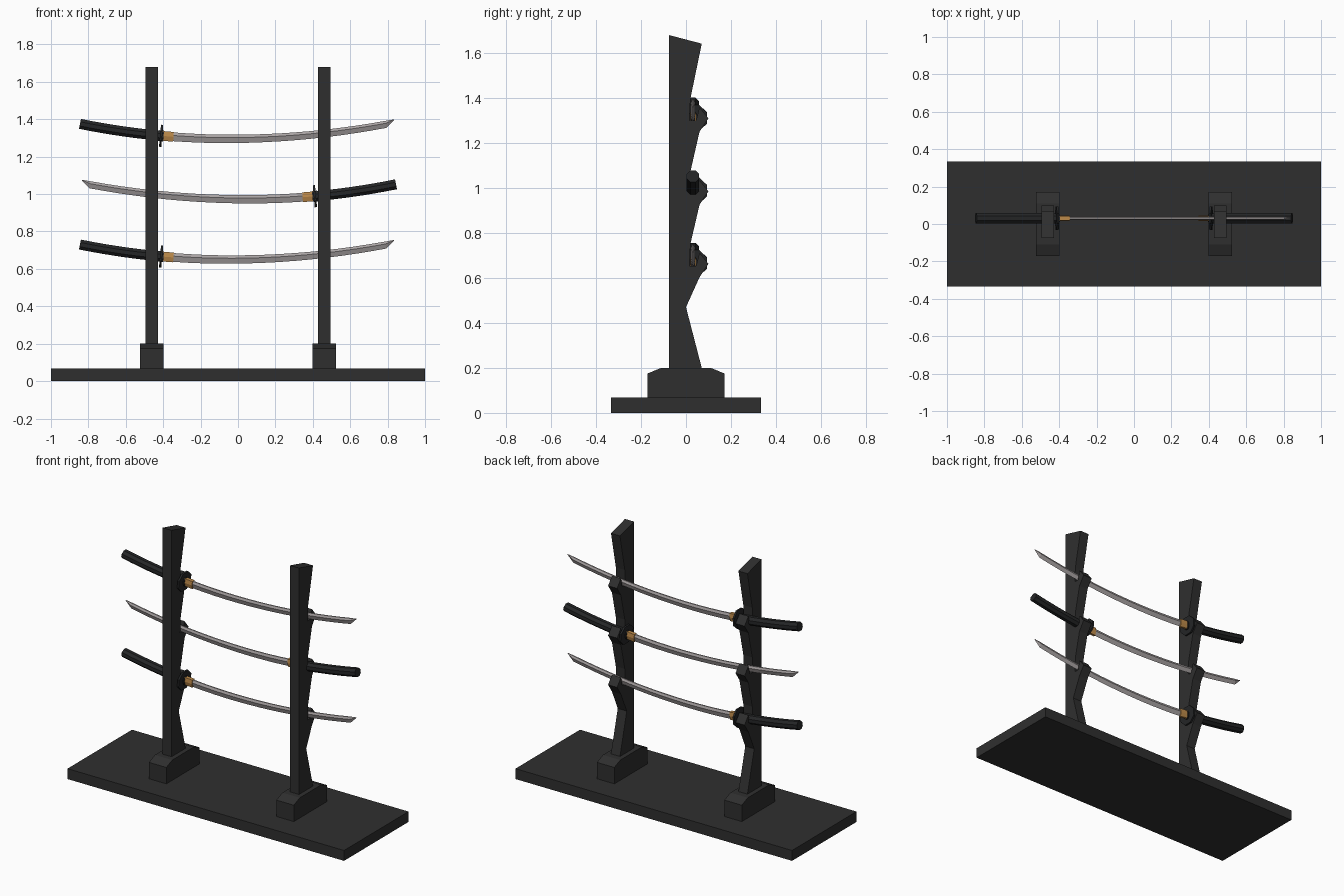
import bpy, bmesh
from math import cos, sin, pi
from mathutils import Vector

if "Cube" in bpy.data.objects:
    bpy.data.objects.remove(bpy.data.objects["Cube"])


def material(name, rgb, roughness=0.6):
    m = bpy.data.materials.new(name)
    m.use_nodes = True
    m.diffuse_color = (*rgb, 1)
    bsdf = m.node_tree.nodes["Principled BSDF"]
    bsdf.inputs["Base Color"].default_value = (*rgb, 1)
    bsdf.inputs["Roughness"].default_value = roughness
    return m


WOOD = material("dark_wood", (0.028, 0.028, 0.028))
GRIP = material("black_grip", (0.018, 0.019, 0.02))
STEEL = material("steel", (0.40, 0.37, 0.37))
BRASS = material("brass", (0.52, 0.26, 0.07))


def skin(name, rings, mat):
    """Solid through a list of matching closed rings, capped at both ends."""
    bm = bmesh.new()
    loops = [[bm.verts.new(p) for p in ring] for ring in rings]
    n = len(loops[0])
    for a, b in zip(loops, loops[1:]):
        for i in range(n):
            j = (i + 1) % n
            bm.faces.new((a[i], a[j], b[j], b[i]))
    bm.faces.new(loops[0][::-1])
    bm.faces.new(loops[-1])
    bmesh.ops.recalc_face_normals(bm, faces=bm.faces)
    mesh = bpy.data.meshes.new(name)
    bm.to_mesh(mesh)
    bm.free()
    mesh.materials.append(mat)
    obj = bpy.data.objects.new(name, mesh)
    bpy.context.collection.objects.link(obj)
    return obj


def extrude_x(name, profile, x, width, mat):
    """Extrude a (y, z) profile along x."""
    return skin(name, [[(x + s * width / 2, y, z) for y, z in profile] for s in (-1, 1)], mat)


# Base board
extrude_x("base_board", [(-0.333, 0), (0.333, 0), (0.333, 0.068), (-0.333, 0.068)], 0, 2, WOOD)

# Posts with three sword hooks each, on chamfered feet
foot = [(-0.172, 0.068), (0.172, 0.068), (0.172, 0.175), (0.11, 0.2), (-0.11, 0.2), (-0.172, 0.175)]
post = [(-0.075, 0.19), (-0.075, 1.68), (0.07, 1.642)]
for z in (1.31, 0.985, 0.663):
    post += [(0.02, z + 0.09), (0.015, z - 0.01), (0.045, z - 0.01),
             (0.06, z + 0.05), (0.1, z), (0.06, z - 0.06)]
post += [(0, 0.47), (0.07, 0.2), (0.07, 0.19)]
for side, x in (("right", -0.461), ("left", 0.461)):
    extrude_x(side + "_foot", foot, x, 0.126, WOOD)
    extrude_x(side + "_post", post, x, 0.065, WOOD)


# Swords follow one shallow arc
SWORD_Y = 0.031


def bend(x):
    return (0.127 if x < -0.05 else 0.11) * (x + 0.05) ** 2


def ring(x, section, flip, z0):
    """Place a (y, up) section square to the arc at x."""
    slope = (bend(x + 0.01) - bend(x - 0.01)) / 0.02
    up = Vector((-slope, 0, 1)).normalized()
    pts = []
    for y, u in section:
        p = Vector((x, SWORD_Y + y, z0 + bend(x))) + up * u
        pts.append((p.x * flip, p.y, p.z))
    return pts


def span(a, b, n):
    return [a + (b - a) * i / n for i in range(n + 1)]


def oval(ry, rz, n=8):
    return [(ry * cos(2 * pi * (i + 0.5) / n), rz * sin(2 * pi * (i + 0.5) / n)) for i in range(n)]


def blade_section(half, bottom=None):
    low = -half if bottom is None else bottom
    ridge = max(half * 0.3, low + (half - low) * 0.5)
    return [(-0.004, half), (-0.010, ridge), (0, low), (0.010, ridge), (0.004, half)]


def sword(label, z0, flip):
    def part(name, xs, section, mat):
        return skin(f"{label}_{name}", [ring(x, section, flip, z0) for x in xs], mat)

    part("grip", span(-0.845, -0.42, 7), oval(0.03, 0.029), GRIP)
    part("guard", (-0.417, -0.405), oval(0.068, 0.064), GRIP)
    part("guard_washer", (-0.425, -0.398), oval(0.022, 0.031), GRIP)
    part("blade_collar", (-0.405, -0.345),
         [(-0.012, 0.026), (-0.014, 0), (-0.007, -0.026),
          (0.007, -0.026), (0.014, 0), (0.012, 0.026)], BRASS)
    # Blade with a slanted point
    rings = [ring(x, blade_section(0.0235 - 0.004 * (x + 0.35)), flip, z0)
             for x in span(-0.35, 0.79, 14)]
    rings.append(ring(0.838, [(y * 0.15, u) for y, u in blade_section(0.018, 0.015)], flip, z0))
    skin(label + "_blade", rings, STEEL)


sword("upper_sword", 1.295, 1)
sword("middle_sword", 0.972, -1)
sword("lower_sword", 0.65, 1)
